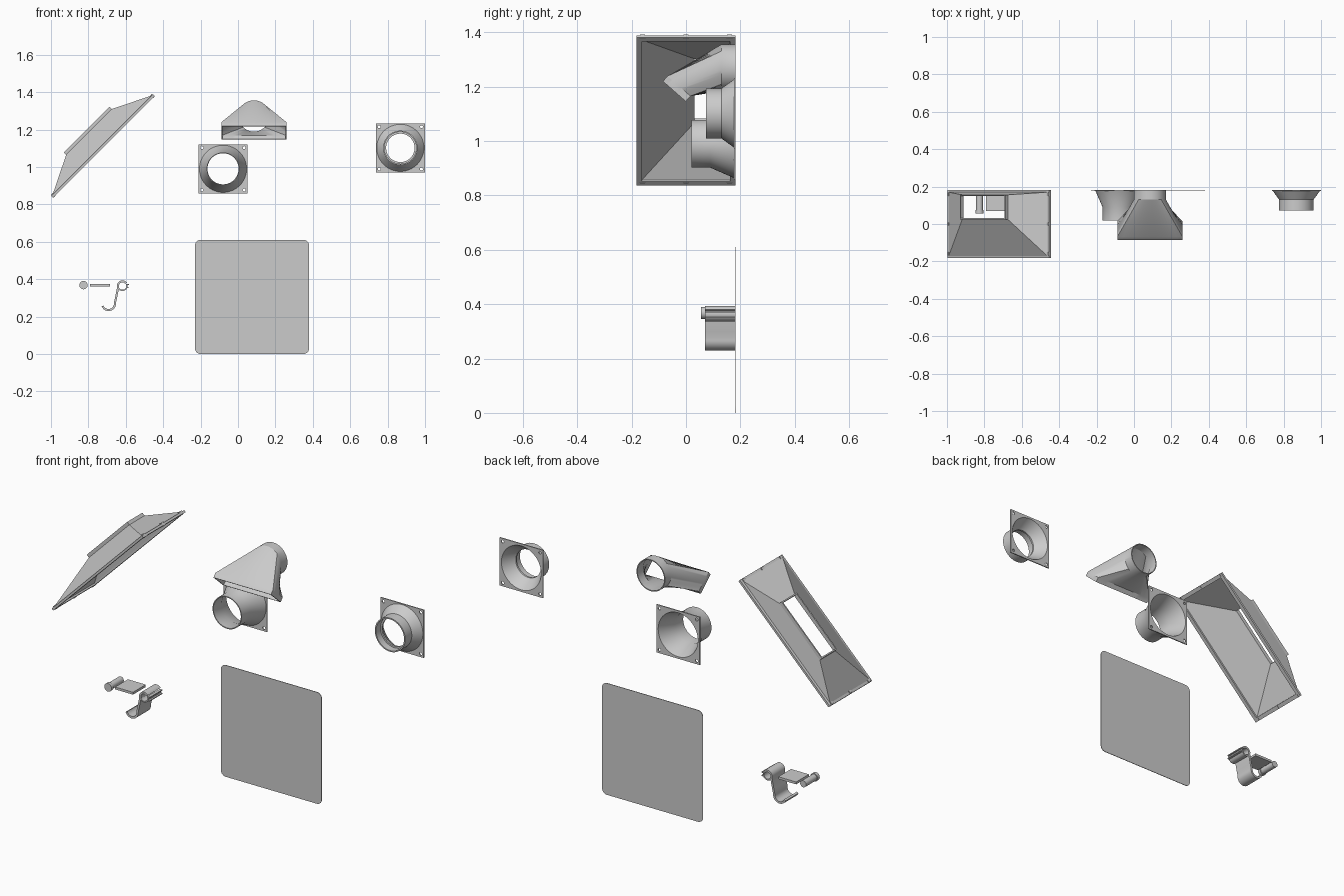
import bpy, bmesh, math
from mathutils import Vector, Matrix

if "Cube" in bpy.data.objects:
    bpy.data.objects.remove(bpy.data.objects["Cube"])

N = 64
BACK = 0.183


def finish(bm, name, smooth=True):
    bmesh.ops.recalc_face_normals(bm, faces=bm.faces)
    me = bpy.data.meshes.new(name)
    bm.to_mesh(me)
    bm.free()
    ob = bpy.data.objects.new(name, me)
    bpy.context.collection.objects.link(ob)
    bpy.ops.object.select_all(action='DESELECT')
    ob.select_set(True)
    bpy.context.view_layer.objects.active = ob
    if smooth:
        bpy.ops.object.shade_smooth_by_angle(angle=math.radians(30))
    return ob


def loft(name, loops, closed=True, smooth=True):
    """Skin a list of point loops; closed joins last to first, else caps ends."""
    bm = bmesh.new()
    rings = [[bm.verts.new(p) for p in lp] for lp in loops]
    pairs = list(zip(rings, rings[1:] + rings[:1])) if closed else list(zip(rings, rings[1:]))
    for a, b in pairs:
        n = len(a)
        for i in range(n):
            j = (i + 1) % n
            bm.faces.new((a[i], a[j], b[j], b[i]))
    if not closed:
        bm.faces.new(rings[0])
        bm.faces.new(rings[-1])
    return finish(bm, name, smooth)


def unit(i, square=False):
    a = 2 * math.pi * i / N
    c, s = math.cos(a), math.sin(a)
    k = max(abs(c), abs(s)) if square else 1
    return c / k, s / k


def circle(cx, cz, r, y):
    return [(cx + r * c, y, cz + r * s) for c, s in map(unit, range(N))]


def square(cx, cz, h, y):
    return [(cx + h * c, y, cz + h * s) for c, s in (unit(i, True) for i in range(N))]


def box(name, size, mat):
    bm = bmesh.new()
    bmesh.ops.create_cube(bm, size=1, matrix=mat @ Matrix.Diagonal((*size, 1)))
    return finish(bm, name, False)


# Thin sheet with rounded corners
cx, cz, h, r = 0.075, 0.305, 0.305, 0.03
outline = []
for k, (sx, sz) in enumerate([(1, 1), (-1, 1), (-1, -1), (1, -1)]):
    for i in range(9):
        a = math.radians(90 * k + 90 * i / 8)
        outline.append((cx + sx * (h - r) + r * math.cos(a), cz + sz * (h - r) + r * math.sin(a)))
loft("flat_sheet", [[(x, y, z) for x, z in outline] for y in (BACK - 0.003, BACK)], closed=False)


# Square flanges with a cone running into a round pipe
def adapter(name, cx, cz, h, y_cone, y_end, r, inner):
    front = BACK - 0.006
    loops = [square(cx, cz, h, BACK), square(cx, cz, h, front), circle(cx, cz, 0.126, front),
             circle(cx, cz, r, y_cone), circle(cx, cz, r, y_end)]
    loops += [circle(cx, cz, ri, y) for ri, y in inner]
    loops.append(circle(cx, cz, 0.12, BACK))
    ob = loft(name, loops)
    # corner screw holes
    bm = bmesh.new()
    for sx in (-1, 1):
        for sz in (-1, 1):
            m = Matrix.Translation((cx + sx * 0.113, BACK, cz + sz * 0.113)) @ Matrix.Rotation(math.pi / 2, 4, 'X')
            bmesh.ops.create_cone(bm, cap_ends=True, segments=16, radius1=0.008, radius2=0.008, depth=0.05, matrix=m)
    cutter = finish(bm, name + "_cutter", False)
    cutter.hide_render = True
    mod = ob.modifiers.new("holes", 'BOOLEAN')
    mod.operation, mod.object, mod.solver = 'DIFFERENCE', cutter, 'EXACT'
    bpy.context.view_layer.objects.active = ob
    bpy.ops.object.modifier_apply(modifier="holes")
    bpy.data.objects.remove(cutter)


adapter("long_pipe_flange", -0.08, 0.99, 0.131, 0.09, 0.02, 0.088, [(0.083, 0.02), (0.083, 0.092)])
adapter("short_pipe_flange", 0.868, 1.102, 0.131, 0.13, 0.073, 0.092,
        [(0.085, 0.073), (0.085, 0.112), (0.076, 0.112), (0.076, 0.122), (0.087, 0.132)])


# Nozzle going from a round pipe to a wide slot
def slot(hx, half, along):
    mid = Vector((0.085, -0.043, 1.183))
    up = Vector((0, -0.75, 0.66))
    axis = Vector((0, -0.66, -0.75))
    return [mid + Vector((hx * c, 0, 0)) + up * half * s + axis * along
            for c, s in (unit(i, True) for i in range(N))]


px, pz = 0.085, 1.27
loft("slot_nozzle", [
    circle(px, pz, 0.086, BACK), circle(px, pz, 0.086, 0.13),
    slot(0.174, 0.056, -0.026), slot(0.174, 0.056, 0),
    slot(0.168, 0.050, 0), slot(0.168, 0.050, -0.026),
    circle(px, pz, 0.081, 0.13), circle(px, pz, 0.081, BACK)])

# Tilted hood: local x along its length, local z out of the back
hood_mat = Matrix.Translation((-0.7215, 0, 1.1125)) @ Matrix.Rotation(-math.pi / 4, 4, 'Y')


def rect(hu, hy, n, yc=0):
    return [hood_mat @ Vector((sx * hu, yc + sy * hy, n)) for sx, sy in ((1, 1), (-1, 1), (-1, -1), (1, -1))]


yc = 0.09
loft("hood", [
    rect(0.385, BACK, -0.006), rect(0.385, BACK, 0.006), rect(0.372, 0.17, 0.008),
    rect(0.173, 0.066, 0.106, yc), rect(0.173, 0.066, 0.124, yc),
    rect(0.166, 0.059, 0.124, yc), rect(0.166, 0.059, 0.103, yc),
    rect(0.364, 0.162, 0.003), rect(0.364, 0.162, -0.006)], smooth=False)

# Small clips on the short ends of the hood rim
for s in (-1, 1):
    for y in (-0.16, 0, 0.16):
        box("hood_clip", (0.014, 0.018, 0.02), hood_mat @ Matrix.Translation((s * 0.376, y, 0.002)))


# Strip bent along a path, extruded in depth
def strip(name, path, t, y0, y1):
    pts = [Vector(p) for p in path]
    left, right = [], []
    for i, p in enumerate(pts):
        d = (pts[min(i + 1, len(pts) - 1)] - pts[max(i - 1, 0)]).normalized()
        n = Vector((-d.y, d.x)) * t / 2
        left.append(p + n)
        right.append(p - n)
    loops = [[(q.x, y, q.y) for q in (l, rr) for y in ((y0, y1) if q is l else (y1, y0))]
             for l, rr in zip(left, right)]
    return loft(name, loops, closed=False)


def arc(cx, cz, r, a0, a1, n):
    return [(cx + r * math.cos(math.radians(a0 + (a1 - a0) * i / n)),
             cz + r * math.sin(math.radians(a0 + (a1 - a0) * i / n))) for i in range(n + 1)]


# Hook: open ring, curved stem and upturned end
path = arc(-0.618, 0.364, 0.024, -55, 20, 6)[::-1]
strip("hook_ring_end", path + arc(-0.618, 0.364, 0.024, -60, -165, 8), 0.007, 0.07, 0.18)
stem = arc(-0.618, 0.364, 0.024, 35, 195, 18) + [(-0.644, 0.34), (-0.648, 0.32), (-0.652, 0.30), (-0.657, 0.28)]
strip("hook", stem + arc(-0.692, 0.269, 0.034, 0, -160, 16), 0.011, 0.07, 0.18)
for z in (0.372, 0.354):
    box("hook_tab", (0.016, 0.11, 0.005), Matrix.Translation((-0.59, 0.125, z)))

# Pin with a wider head, and the flat tongue beside it
pin = [(0.022, 0.056), (0.022, 0.074), (0.018, 0.074), (0.018, 0.168)]
loft("pin", [circle(-0.826, 0.368, pr, y) for pr, y in pin], closed=False)
box("tongue", (0.108, 0.11, 0.013), Matrix.Translation((-0.738, 0.125, 0.368)))
